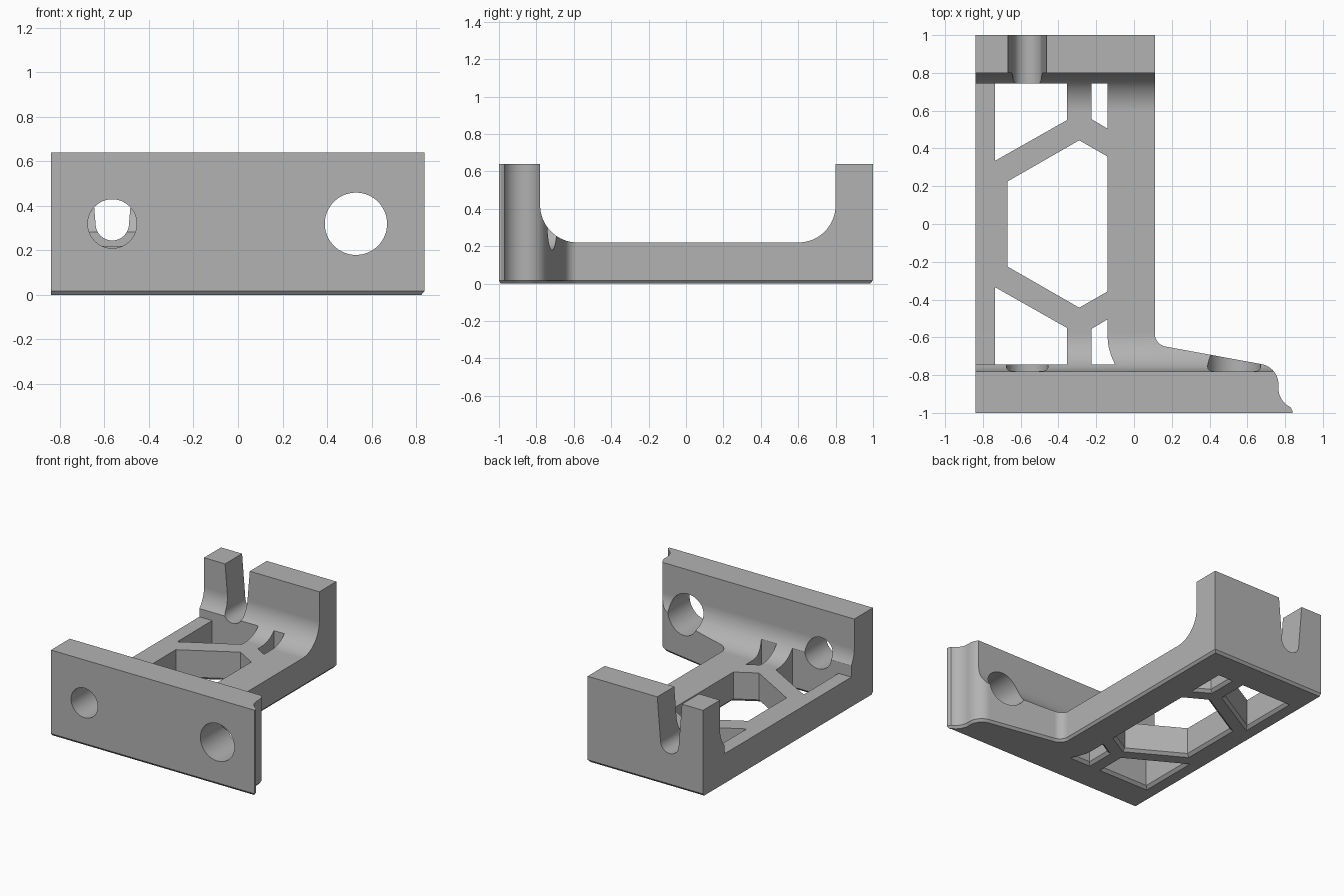
import bpy
import bmesh
from math import cos, sin, radians
from mathutils import Vector

cube = bpy.data.objects.get("Cube")
if cube:
    bpy.data.objects.remove(cube, do_unlink=True)

GREY = (0.45, 0.45, 0.45, 1)
mat = bpy.data.materials.new("plain grey")
mat.use_nodes = True
mat.diffuse_color = GREY
mat.node_tree.nodes["Principled BSDF"].inputs["Base Color"].default_value = GREY


def arc(cx, cy, r, start, end, steps=16):
    angles = [radians(start + (end - start) * i / steps) for i in range(steps + 1)]
    return [(cx + r * cos(a), cy + r * sin(a)) for a in angles]


def inset(points, d):
    """Move every side of a counter-clockwise outline inward by d."""
    pts = [Vector(p) for p in points]
    result = []
    for i, p in enumerate(pts):
        a = (p - pts[i - 1]).normalized()
        b = (pts[(i + 1) % len(pts)] - p).normalized()
        na, nb = Vector((-a.y, a.x)), Vector((-b.y, b.x))
        result.append(p + (na + nb) * d / (1 + na.dot(nb)))
    return result


def loft(name, layers, place):
    """Solid through stacked outlines; place maps (u, v, depth) to a point."""
    bm = bmesh.new()
    rings = [[bm.verts.new(place(p[0], p[1], depth)) for p in pts] for pts, depth in layers]
    n = len(rings[0])
    for low, high in zip(rings, rings[1:]):
        for i in range(n):
            j = (i + 1) % n
            bm.faces.new((low[i], low[j], high[j], high[i]))
    bm.faces.new(rings[0][::-1])
    bm.faces.new(rings[-1])
    bmesh.ops.recalc_face_normals(bm, faces=bm.faces)
    mesh = bpy.data.meshes.new(name)
    bm.to_mesh(mesh)
    bm.free()
    mesh.materials.append(mat)
    obj = bpy.data.objects.new(name, mesh)
    bpy.context.collection.objects.link(obj)
    return obj


def upright(u, v, d):
    return (u, v, d)


def across(u, v, d):
    return (d, u, v)


def through(u, v, d):
    return (u, d, v)


def combine(target, tool, operation):
    mod = target.modifiers.new(operation, "BOOLEAN")
    mod.operation = operation
    mod.solver = "EXACT"
    mod.object = tool
    bpy.context.view_layer.objects.active = target
    bpy.ops.object.modifier_apply(modifier=mod.name)
    bpy.data.objects.remove(tool, do_unlink=True)


# Plan outline with a chamfered bottom edge
plan = [(-0.88, -1), (0.838, -1), (0.838, -0.988)]
plan += arc(0.875, -0.87, 0.11, 245, 180)
plan += arc(0.655, -0.85, 0.11, 0, 80)
plan += arc(0.18, -0.58, 0.07, 260, 180)
plan += [(0.11, 1), (-0.88, 1)]
bracket = loft("bracket", [(inset(plan, 0.015), 0), (plan, 0.018), (plan, 0.8)], upright)

# Side profile: two walls filleted into a low floor
side = [(-1.1, -0.1), (1.1, -0.1), (1.1, 0.64), (0.8, 0.64)]
side += arc(0.6, 0.42, 0.2, 0, -90)
side += arc(-0.58, 0.42, 0.2, 270, 180)
side += [(-0.78, 0.64), (-1.1, 0.64)]
combine(bracket, loft("side_profile", [(side, -0.84), (side, 1)], across), "INTERSECT")

# Floor windows, flared at the underside
END = 0.745
centre = [(-0.67, -0.225), (-0.29, -0.443), (-0.14, -0.357),
          (-0.14, 0.357), (-0.29, 0.443), (-0.67, 0.225)]
corner = [(-0.735, 0.335), (-0.355, 0.55), (-0.355, END), (-0.735, END)]
slit = [(-0.225, 0.555), (-0.14, 0.505), (-0.14, END), (-0.225, END)]
front_corner = [(x, -y) for x, y in reversed(corner)]
front_slit = [(-0.225, -END), (-0.1, -END), (-0.12, -0.7), (-0.135, -0.65),
              (-0.14, -0.6), (-0.14, -0.505), (-0.225, -0.555)]
for pts in (centre, corner, slit, front_corner, front_slit):
    layers = [(inset(pts, -0.03), -0.01), (pts, 0.02), (pts, 0.9)]
    combine(bracket, loft("window", layers, upright), "DIFFERENCE")

# Flat left rail, without wall fillets
rail = [(-1, -END), (-0.72, -END), (-0.72, END), (-1, END)]
combine(bracket, loft("rail_cut", [(rail, 0.221), (rail, 0.9)], upright), "DIFFERENCE")

# Round holes in the front wall
for x, radius in ((-0.565, 0.11), (0.53, 0.14)):
    ring = arc(x, 0.32, radius, 0, 360, 64)[:-1]
    combine(bracket, loft("hole", [(ring, -1.1), (ring, -0.45)], through), "DIFFERENCE")

# Tapered, round-bottomed slot in the back wall
slot = arc(-0.565, 0.32, 0.075, 180, 360, 24) + [(-0.46, 0.68), (-0.67, 0.68)]
combine(bracket, loft("slot", [(slot, 0.6), (slot, 1.1)], through), "DIFFERENCE")

# Smooth the curves, keep the edges crisp
bpy.ops.object.select_all(action="DESELECT")
bracket.select_set(True)
bpy.context.view_layer.objects.active = bracket
bpy.ops.object.shade_smooth_by_angle(angle=radians(20))
weighted = bracket.modifiers.new("even shading", "WEIGHTED_NORMAL")
weighted.keep_sharp = True
